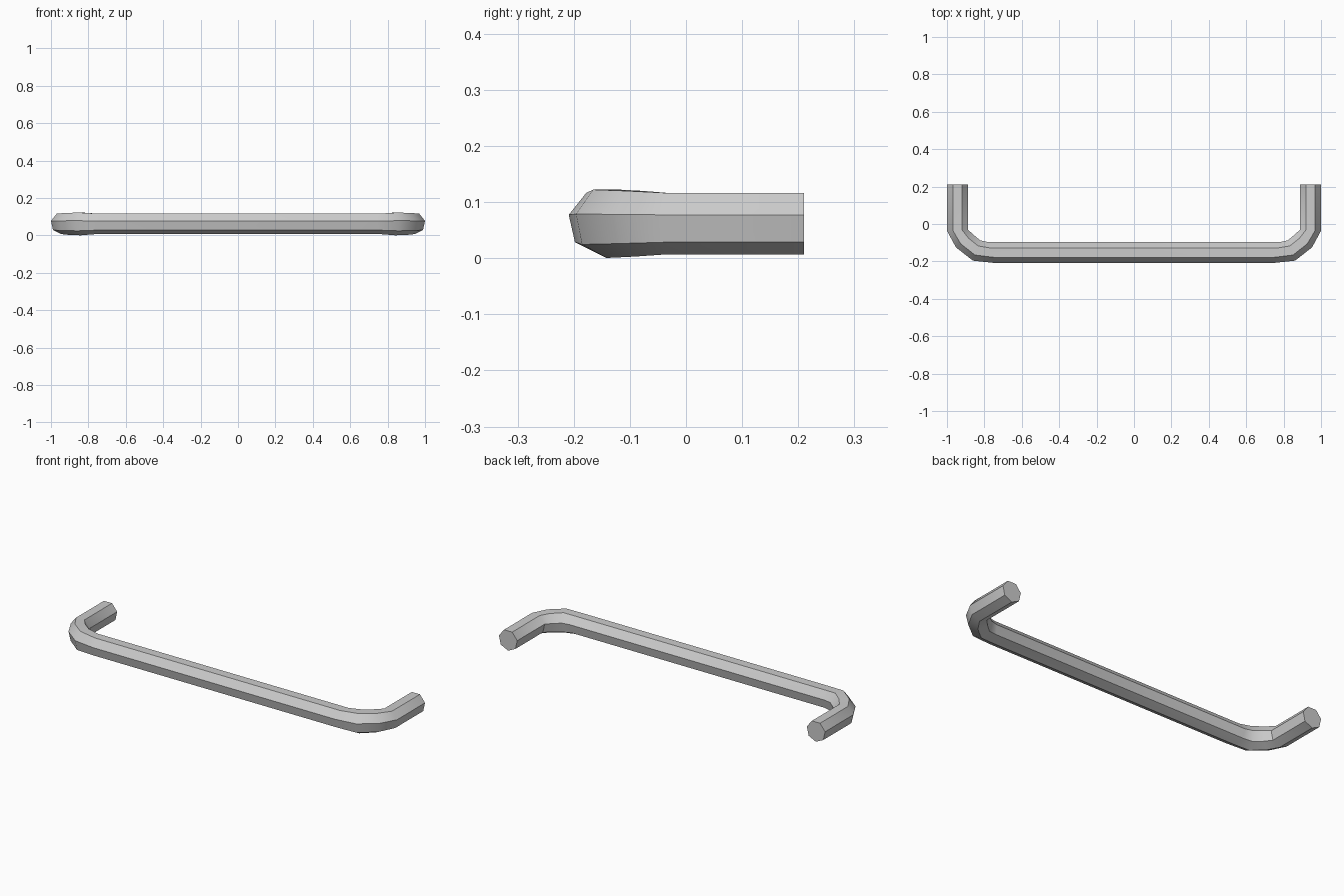
import bpy, bmesh, math
from mathutils import Vector

if "Cube" in bpy.data.objects:
    bpy.data.objects.remove(bpy.data.objects["Cube"])

SIDES = 7          # heptagonal bar, flat on top with an edge underneath
CZ = 0.0645        # height of the bar's axis
COS_MAX = math.cos(math.pi / 14)

# Right half of the bar: (outer x, outer y, inner x, inner y, vertical radius)
half = [
    (1.000, 0.210, 0.888, 0.210, 0.0575),    # open end of the arm
    (1.000, -0.036, 0.888, -0.030, 0.0575),  # start of the bend
    (0.952, -0.125, 0.860, -0.056, 0.0615),
    (0.861, -0.196, 0.823, -0.087, 0.0640),
    (0.740, -0.209, 0.780, -0.097, 0.0575),  # end of the bend
]
stations = half + [(-a, b, -c, d, r) for a, b, c, d, r in reversed(half)]


def add_ring(bm, ox, oy, ix, iy, r):
    outer, inner = Vector((ox, oy, CZ)), Vector((ix, iy, CZ))
    mid, arm = (outer + inner) / 2, (outer - inner) / 2
    ring = []
    for k in range(SIDES):
        a = -math.pi / 2 + 2 * math.pi * k / SIDES
        ring.append(bm.verts.new(mid + arm * (math.cos(a) / COS_MAX)
                                 + Vector((0, 0, r * math.sin(a)))))
    return ring


# Sweep the section along the U-shaped path and cap both ends
bm = bmesh.new()
rings = [add_ring(bm, *s) for s in stations]
for p, q in zip(rings, rings[1:]):
    for k in range(SIDES):
        n = (k + 1) % SIDES
        bm.faces.new((p[k], p[n], q[n], q[k]))
bm.faces.new(rings[0])
bm.faces.new(rings[-1])
bmesh.ops.recalc_face_normals(bm, faces=bm.faces)

mesh = bpy.data.meshes.new("pull_handle")
bm.to_mesh(mesh)
bm.free()
handle = bpy.data.objects.new("pull_handle", mesh)
bpy.context.collection.objects.link(handle)

# Soft along the bend, crisp along the bar's edges
bpy.context.view_layer.objects.active = handle
handle.select_set(True)
bpy.ops.object.shade_smooth_by_angle(angle=math.radians(35))
